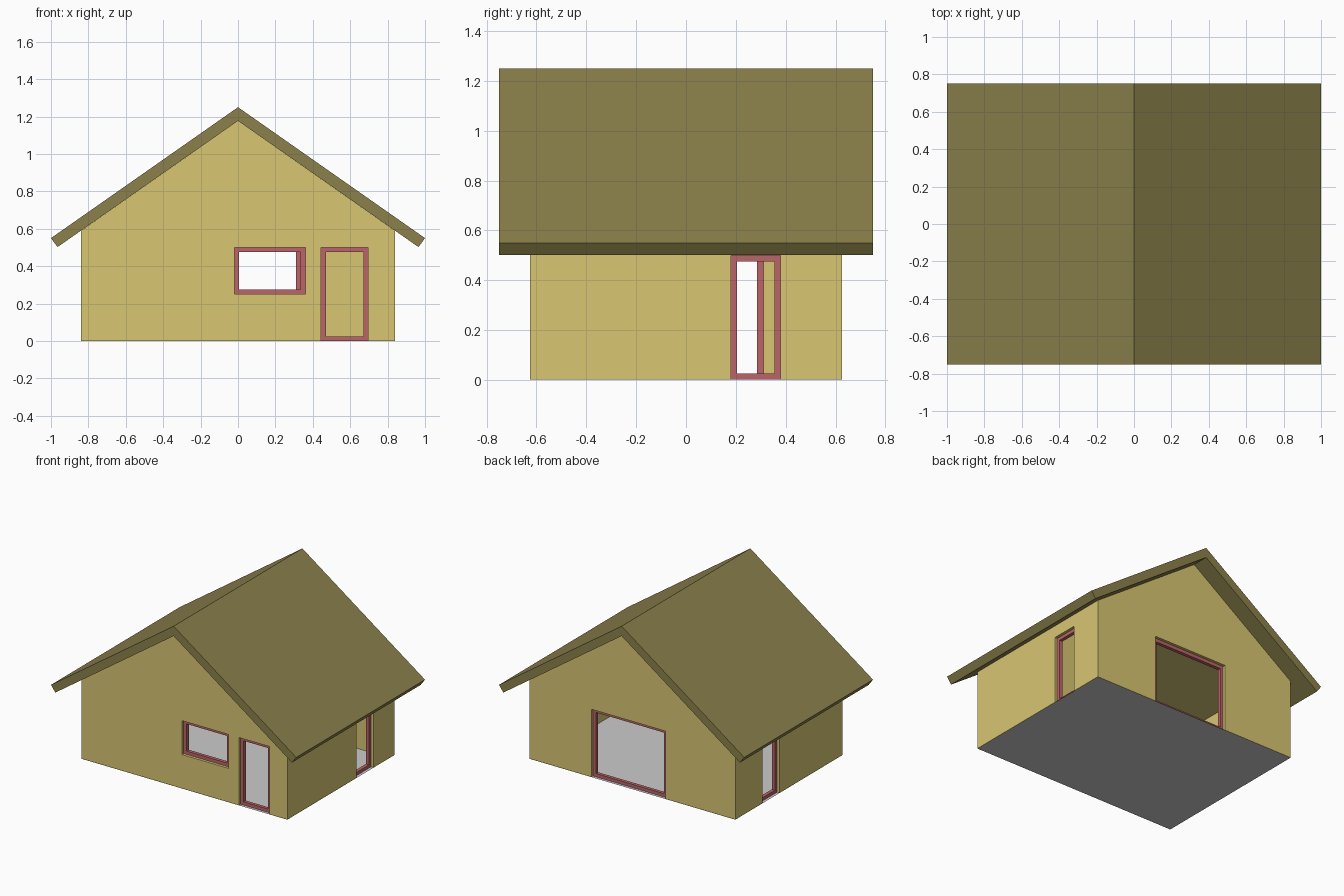
import bpy, bmesh

if "Cube" in bpy.data.objects:
    bpy.data.objects.remove(bpy.data.objects["Cube"])

HX, HY, WALL = 0.84, 0.625, 0.06      # half footprint and wall thickness
FRAME = 0.025                          # visible width of the frames


def material(name, rgb):
    m = bpy.data.materials.new(name)
    m.diffuse_color = (*rgb, 1)
    m.use_nodes = True
    m.node_tree.nodes["Principled BSDF"].inputs["Base Color"].default_value = m.diffuse_color
    return m


wall_mat = material("wall_yellow", (0.69, 0.57, 0.17))
roof_mat = material("roof_olive", (0.26, 0.22, 0.07))
frame_mat = material("frame_red", (0.50, 0.13, 0.14))


def finish(name, bm, mat=None):
    bmesh.ops.recalc_face_normals(bm, faces=bm.faces)
    mesh = bpy.data.meshes.new(name)
    bm.to_mesh(mesh)
    bm.free()
    obj = bpy.data.objects.new(name, mesh)
    bpy.context.collection.objects.link(obj)
    if mat:
        mesh.materials.append(mat)
    return obj


def prism(name, profile, half_depth, mat=None):
    """Extrude an x-z profile along y."""
    bm = bmesh.new()
    face = bm.faces.new([bm.verts.new((x, -half_depth, z)) for x, z in profile])
    ext = bmesh.ops.extrude_face_region(bm, geom=[face])
    verts = [g for g in ext["geom"] if isinstance(g, bmesh.types.BMVert)]
    bmesh.ops.translate(bm, verts=verts, vec=(0, 2 * half_depth, 0))
    return finish(name, bm, mat)


def place(side, u, d, z):
    """Point on a wall: u along it, d inward from its outer face."""
    return {"front": (u, -HY + d, z), "back": (u, HY - d, z),
            "right": (HX - d, u, z), "left": (-HX + d, u, z)}[side]


def block(bm, side, u0, u1, d0, d1, z0, z1):
    a, b = place(side, u0, d0, z0), place(side, u1, d1, z1)
    cube = bmesh.ops.create_cube(bm, size=1)["verts"]
    for v in cube:
        v.co = [a[i] if v.co[i] < 0 else b[i] for i in range(3)]


def cut(target, cutter):
    mod = target.modifiers.new("cut", 'BOOLEAN')
    mod.operation, mod.solver, mod.object = 'DIFFERENCE', 'EXACT', cutter
    cutter.hide_render = True
    bpy.context.view_layer.objects.active = target
    bpy.ops.object.modifier_apply(modifier=mod.name)
    bpy.data.objects.remove(cutter)


# Gabled wall shell, hollowed out and open under the roof
walls = prism("walls", [(-HX, 0.001), (HX, 0.001), (HX, 0.589),
                        (0, 1.177), (-HX, 0.589)], HY, wall_mat)
ix = HX - WALL
cut(walls, prism("room_cutter", [(-ix, -1), (ix, -1), (ix, 2), (-ix, 2)], HY - WALL))

# Openings with recessed frames: side, extent along wall, bottom, top
openings = {
    "front_window": ("front", -0.02, 0.36, 0.25, 0.5),
    "front_door": ("front", 0.445, 0.695, 0, 0.5),
    "back_window": ("back", -0.27, 0.335, 0, 0.5),
    "right_door": ("right", 0.18, 0.38, 0, 0.5),
    "left_door": ("left", 0.11, 0.31, 0, 0.5),
}
for name, (side, u0, u1, z0, z1) in openings.items():
    bm = bmesh.new()
    block(bm, side, u0, u1, -0.05, WALL + 0.05, z0 if z0 else -0.1, z1)
    cut(walls, finish(name + "_cutter", bm))

    bm = bmesh.new()
    base = z0 if z0 else 0.001
    for a, b, c, d in ((u0, u0 + FRAME, base, z1), (u1 - FRAME, u1, base, z1),
                       (u0 + FRAME, u1 - FRAME, base, z0 + FRAME),
                       (u0 + FRAME, u1 - FRAME, z1 - FRAME, z1)):
        block(bm, side, a, b, 0.02, 0.045, c, d)
    finish(name + "_frame", bm, frame_mat)

# Roof with overhanging eaves
prism("roof", [(0, 1.25), (1, 0.55), (0.965, 0.502), (0, 1.177),
               (-0.965, 0.502), (-1, 0.55)], 0.75, roof_mat)

# Floor sheet
bm = bmesh.new()
bm.faces.new([bm.verts.new(p) for p in
              ((-HX, -HY, 0), (HX, -HY, 0), (HX, HY, 0), (-HX, HY, 0))])
finish("floor", bm)
